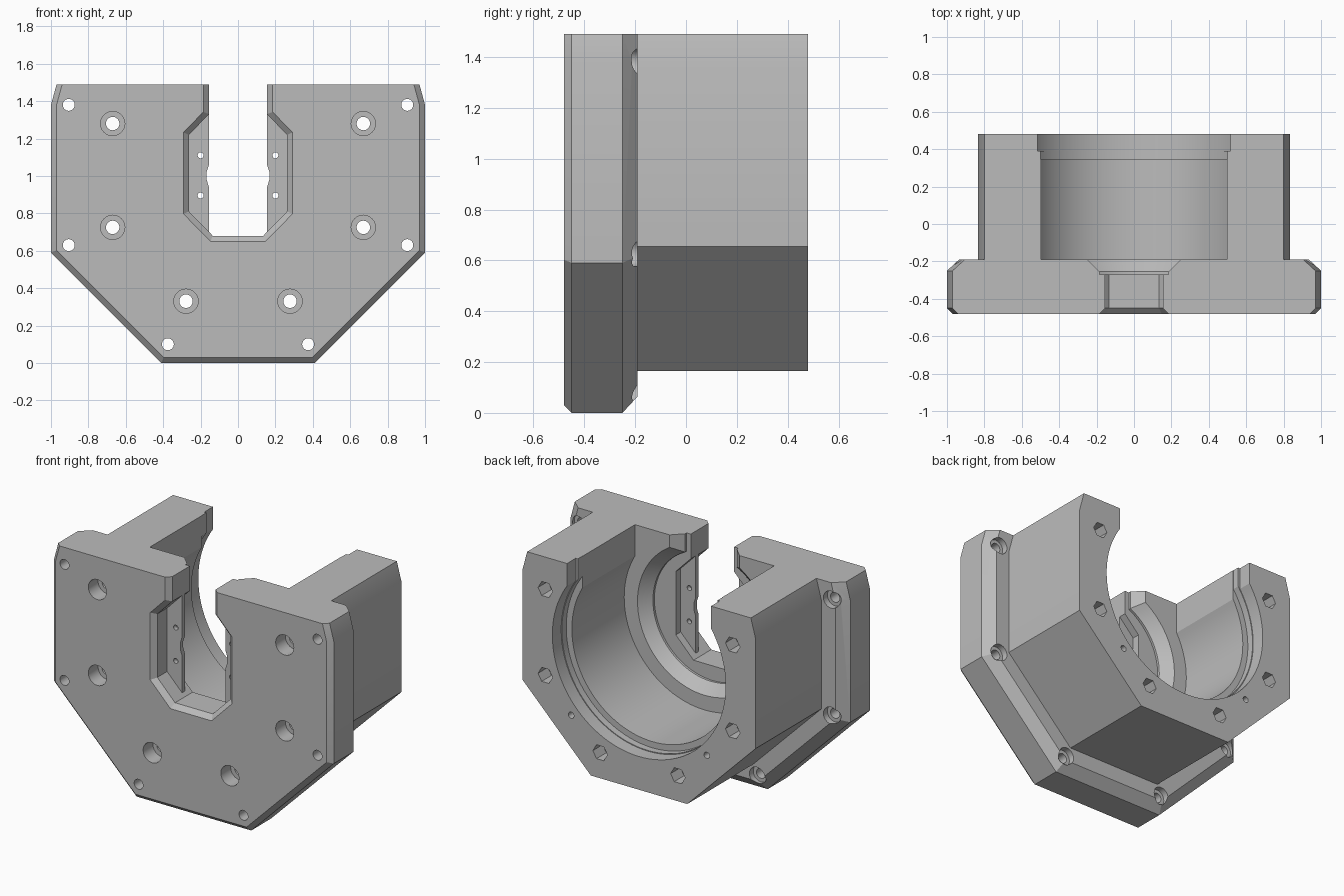
import bpy, bmesh
from math import sin, cos, pi, acos, radians

old = bpy.data.objects.get("Cube")
if old:
    bpy.data.objects.remove(old, do_unlink=True)

grey = bpy.data.materials.new("plain_grey")
grey.use_nodes = True
grey.diffuse_color = (0.5, 0.5, 0.5, 1)
grey.node_tree.nodes["Principled BSDF"].inputs["Base Color"].default_value = (0.5, 0.5, 0.5, 1)

AXIS_Z = 1.0   # height of the bore axis
TOP = 1.49


def add_loft(bm, rings):
    """Skin a list of (y, [(x, z), ...]) rings and cap both ends."""
    loops = [[bm.verts.new((x, y, z)) for x, z in pts] for y, pts in rings]
    n = len(loops[0])
    for a, b in zip(loops, loops[1:]):
        for i in range(n):
            j = (i + 1) % n
            bm.faces.new((a[i], a[j], b[j], b[i]))
    bm.faces.new(loops[0])
    bm.faces.new(loops[-1])


def make(name, lofts):
    bm = bmesh.new()
    for rings in lofts:
        add_loft(bm, rings)
    bmesh.ops.recalc_face_normals(bm, faces=bm.faces)
    me = bpy.data.meshes.new(name)
    bm.to_mesh(me)
    bm.free()
    me.materials.append(grey)
    ob = bpy.data.objects.new(name, me)
    bpy.context.collection.objects.link(ob)
    return ob


def select(ob):
    bpy.ops.object.select_all(action='DESELECT')
    ob.select_set(True)
    bpy.context.view_layer.objects.active = ob


def cut(ob, cutter):
    mod = ob.modifiers.new("cut", 'BOOLEAN')
    mod.operation, mod.solver, mod.object = 'DIFFERENCE', 'EXACT', cutter
    select(ob)
    bpy.ops.object.modifier_apply(modifier=mod.name)
    bpy.data.objects.remove(cutter, do_unlink=True)


def smooth(ob):
    select(ob)
    bpy.ops.object.shade_smooth_by_angle(angle=radians(28))


def mirrored(right):
    return right + [(-x, z) for x, z in reversed(right)]


def flange(d):
    """Flange outline, inset by d on all but the top edge."""
    return mirrored([(0.41 - 0.414 * d, d), (1 - d, 0.59 + 0.414 * d),
                     (1 - d, 1.38), (0.97 - d, TOP)])


def keyhole(r, w):
    """Round bore of radius r, opening upwards through a slot of half width w."""
    a = acos(w / r)
    steps = 72
    arc = [a - (pi + 2 * a) * i / steps for i in range(steps + 1)]
    top = 1.6 + w / 2
    return [(w, top)] + [(r * cos(t), AXIS_Z + r * sin(t)) for t in arc] + [(-w, top)]


def window(d):
    """Stepped front opening, grown by d."""
    return mirrored([(0.135 + 0.41 * d, 0.68 - d), (0.262 + d, 0.81 - 0.41 * d),
                     (0.262 + d, 1.22 + 0.41 * d), (0.155 + d, 1.33 + 0.41 * d),
                     (0.155 + d, 1.7)])


def disc(x, z, r, hexagon=False):
    pts = []
    for i in range(24):
        t = 2 * pi * i / 24
        k = cos(pi / 6) / cos(t % (pi / 3) - pi / 6) if hexagon else 1
        pts.append((x + r * k * cos(t), z + r * k * sin(t)))
    return pts


# Housing: chamfered flange stepping into the octagonal body
body = mirrored([(0.345, 0.165), (0.835, 0.655), (0.835, 1.36), (0.80, TOP)])
housing = make("housing", [[
    (-0.48, flange(0.03)), (-0.45, flange(0)), (-0.25, flange(0)),
    (-0.19, flange(0.065)), (-0.19, body), (0.48, body)]])

# Stepped bore with rear lip and conical seat
cut(housing, make("bore_cutter", [[
    (0.6, keyhole(0.62, 0.515)), (0.39, keyhole(0.62, 0.515)),
    (0.39, keyhole(0.615, 0.5)), (0.345, keyhole(0.615, 0.5)),
    (0.345, keyhole(0.575, 0.498)), (-0.19, keyhole(0.575, 0.498)),
    (-0.19, keyhole(0.48, 0.25)), (-0.255, keyhole(0.415, 0.185)),
    (-0.27, keyhole(0.415, 0.185))]]))

# Front opening with chamfered rim
cut(housing, make("window_cutter", [[
    (-0.5, window(0.05)), (-0.45, window(0)), (-0.2, window(0))]]))

# Screw holes, mounting holes and dowel holes
holes = []
for s in (1, -1):
    for x, z in ((0.67, 1.28), (0.67, 0.725), (0.278, 0.33)):
        x *= s
        holes.append([(-0.6, disc(x, z, 0.065)), (-0.38, disc(x, z, 0.065)),
                      (-0.38, disc(x, z, 0.036)), (0.38, disc(x, z, 0.036)),
                      (0.38, disc(x, z, 0.052, True)), (0.6, disc(x, z, 0.052, True))])
    for x, z in ((0.905, 1.38), (0.905, 0.63), (0.375, 0.1)):
        x *= s
        holes.append([(-0.6, disc(x, z, 0.032)), (-0.23, disc(x, z, 0.032)),
                      (-0.23, disc(x, z, 0.055)), (-0.1, disc(x, z, 0.055))])
    holes.append([(y, disc(s * 0.485, 0.517, 0.02)) for y in (0.38, 0.6)])
cut(housing, make("hole_cutter", holes))
smooth(housing)

# Thin side webs inside the opening, each with two small holes
web = [(0.155, 0.695), (0.27, 0.81), (0.27, 1.22), (0.155, 1.335),
       (0.155, 1.06), (0.168, 1.02), (0.168, 0.98), (0.155, 0.94)]
for s, side in ((1, "left"), (-1, "right")):
    outline = [(s * x, z) for x, z in web]
    plate = make(side + "_web", [[(-0.35, outline), (-0.32, outline)]])
    cut(plate, make("web_hole_cutter", [
        [(y, disc(s * 0.2, z, 0.016)) for y in (-0.4, -0.28)] for z in (0.895, 1.11)]))
    smooth(plate)
